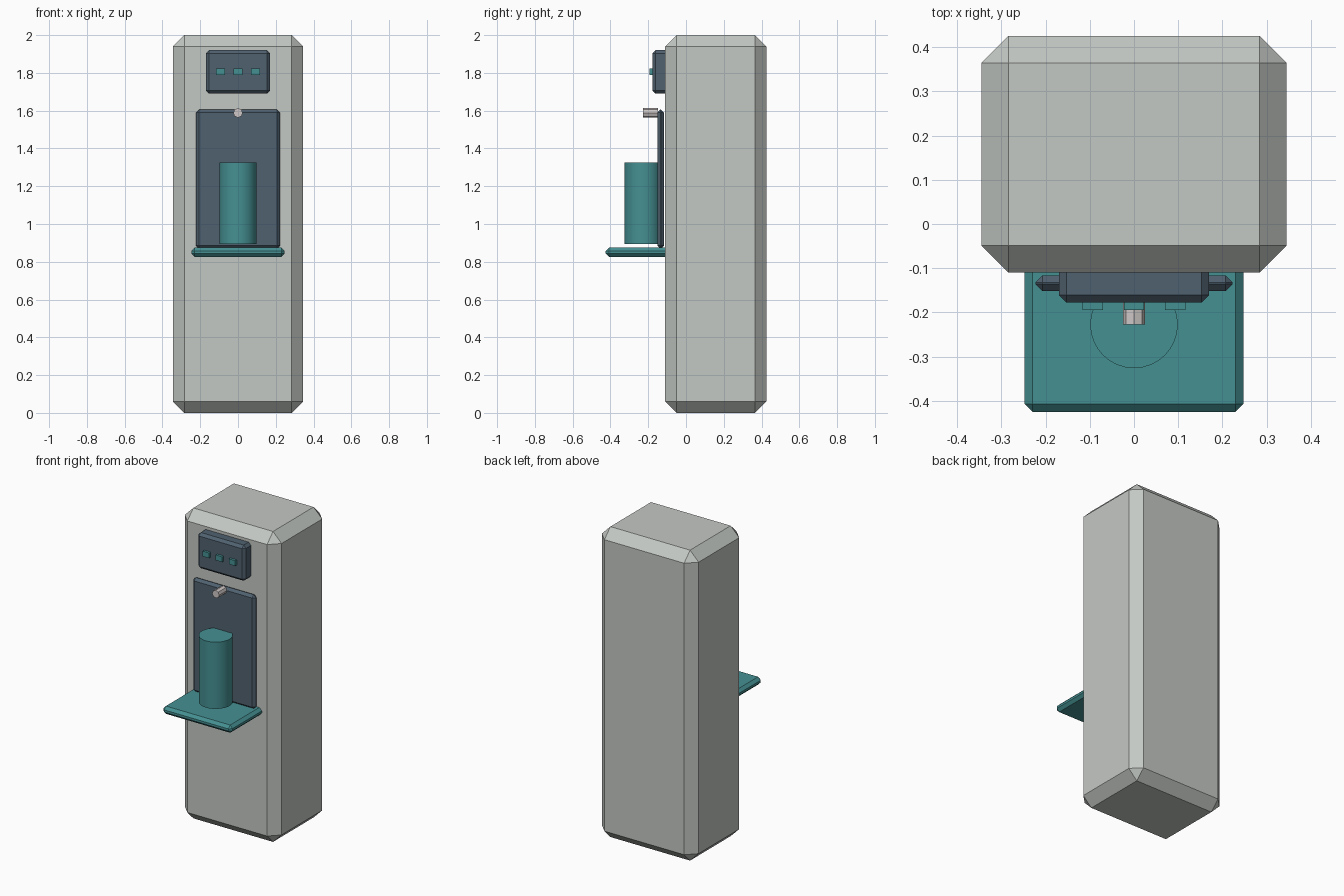
import bpy
import math

if "Cube" in bpy.data.objects:
    bpy.data.objects.remove(bpy.data.objects["Cube"])


def material(name, rgb):
    m = bpy.data.materials.new(name)
    m.use_nodes = True
    m.diffuse_color = (*rgb, 1)
    bsdf = next(n for n in m.node_tree.nodes if n.type == 'BSDF_PRINCIPLED')
    bsdf.inputs["Base Color"].default_value = (*rgb, 1)
    return m


shell_grey = material("shell grey", (0.55, 0.58, 0.55))
slate = material("dark slate", (0.08, 0.12, 0.16))
teal = material("teal", (0.06, 0.28, 0.29))
metal = material("pale metal", (0.62, 0.58, 0.57))


def box(name, mat, low, high, chamfer=0):
    """Box between two corners, with an optional flat chamfer."""
    bpy.ops.mesh.primitive_cube_add(
        size=1, location=[(a + b) / 2 for a, b in zip(low, high)])
    ob = bpy.context.object
    ob.name = name
    ob.scale = [b - a for a, b in zip(low, high)]
    bpy.ops.object.transform_apply(location=False, rotation=False, scale=True)
    ob.data.materials.append(mat)
    if chamfer:
        bevel = ob.modifiers.new("chamfer", 'BEVEL')
        bevel.width = chamfer
        bevel.segments = 1
    return ob


def cylinder(name, mat, sides, radius, depth, location, tilt=0):
    bpy.ops.mesh.primitive_cylinder_add(
        vertices=sides, radius=radius, depth=depth,
        location=location, rotation=(tilt, 0, 0))
    ob = bpy.context.object
    ob.name = name
    ob.data.materials.append(mat)
    return ob


# Cabinet
box("cabinet", shell_grey, (-0.345, -0.11, 0), (0.345, 0.425, 2), 0.061)

# Control panel with three buttons
box("control_panel", slate, (-0.17, -0.178, 1.69), (0.17, -0.06, 1.92), 0.017)
for side, x in (("right", -0.093), ("middle", 0), ("left", 0.093)):
    box(side + "_button", teal,
        (x - 0.023, -0.194, 1.788), (x + 0.023, -0.165, 1.822))

# Dispensing bay: back plate, spout, drip shelf and cup
box("bay_back_plate", slate, (-0.223, -0.152, 0.87), (0.223, -0.116, 1.606), 0.0165)
cylinder("spout", metal, 8, 0.025, 0.08, (0, -0.187, 1.588), math.pi / 2)
box("drip_shelf", teal, (-0.247, -0.425, 0.825), (0.247, -0.05, 0.875), 0.018)
cylinder("cup", teal, 32, 0.099, 0.43, (0, -0.227, 1.11))
bpy.ops.object.shade_smooth_by_angle(angle=math.radians(30))
